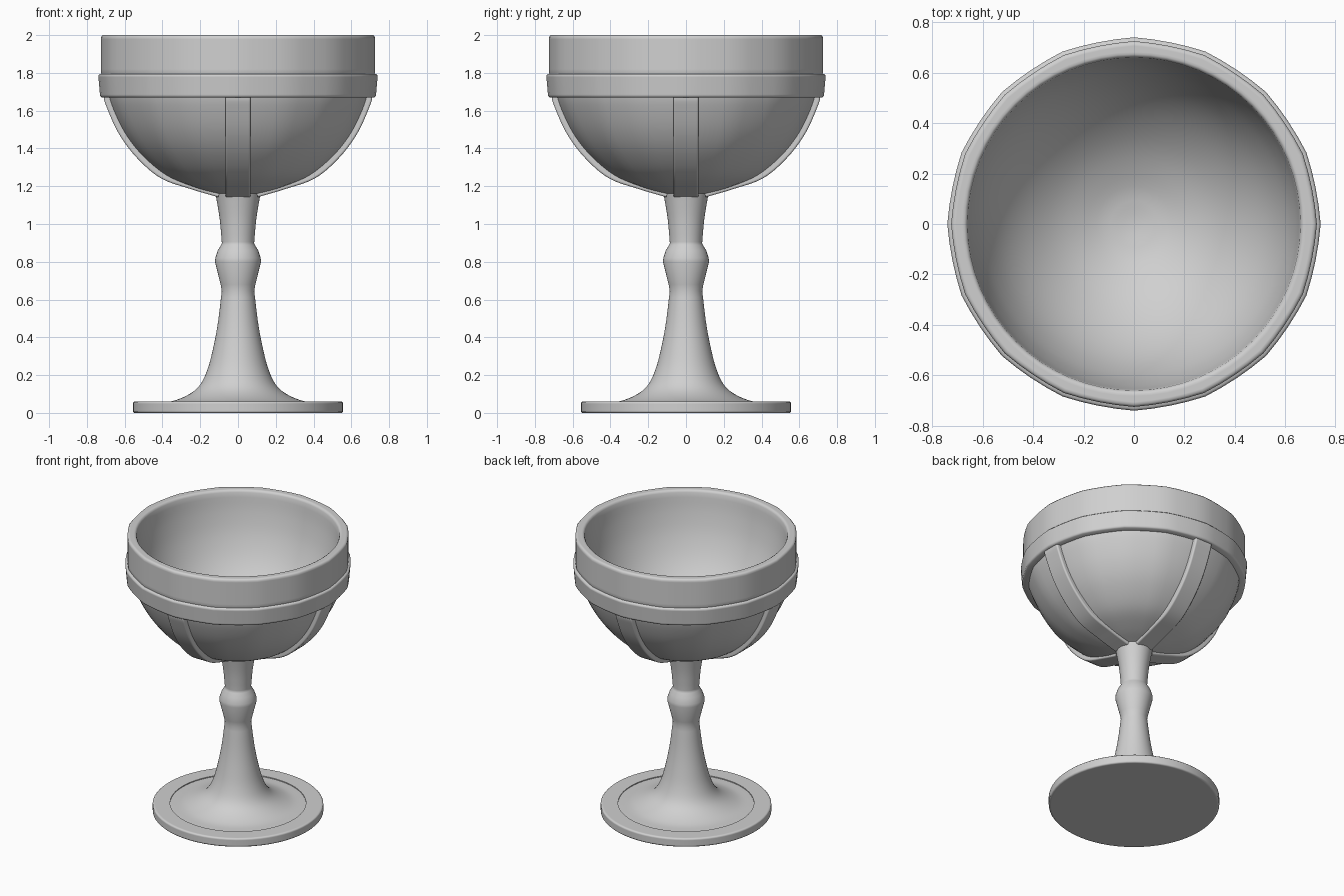
import bpy, bmesh
from math import cos, sin, pi
from mathutils import Vector

cube = bpy.data.objects.get("Cube")
if cube:
    bpy.data.objects.remove(cube, do_unlink=True)

grey = bpy.data.materials.new("plain grey")
grey.use_nodes = True
grey.diffuse_color = (0.63, 0.63, 0.63, 1)
grey.node_tree.nodes["Principled BSDF"].inputs["Base Color"].default_value = (0.63, 0.63, 0.63, 1)

SIDES = 16


def facet(angle):
    """Radius factor for a circle with SIDES softened corners."""
    step = 2 * pi / SIDES
    corner = cos(step / 2) / cos(angle % step - step / 2)
    return 0.6 + 0.4 * corner


def finish(name, bm):
    bmesh.ops.recalc_face_normals(bm, faces=bm.faces)
    mesh = bpy.data.meshes.new(name)
    bm.to_mesh(mesh)
    bm.free()
    mesh.materials.append(grey)
    obj = bpy.data.objects.new(name, mesh)
    bpy.context.collection.objects.link(obj)
    bpy.ops.object.select_all(action='DESELECT')
    obj.select_set(True)
    bpy.context.view_layer.objects.active = obj
    bpy.ops.object.shade_smooth_by_angle(angle=1.0)


def lathe(name, outline, faceted=(), closed=False, segments=64):
    """Spin (radius, z) points; points whose index is in faceted get soft corners."""
    bm = bmesh.new()
    rings = []
    for i, (r, z) in enumerate(outline):
        if r == 0:
            rings.append([bm.verts.new((0, 0, z))] * segments)
            continue
        ring = []
        for s in range(segments):
            a = 2 * pi * s / segments
            k = r * (facet(a) if i in faceted else 1)
            ring.append(bm.verts.new((k * cos(a), k * sin(a), z)))
        rings.append(ring)
    pairs = list(zip(rings, rings[1:]))
    if closed:
        pairs.append((rings[-1], rings[0]))
    for low, high in pairs:
        for s in range(segments):
            t = (s + 1) % segments
            corners = list(dict.fromkeys((low[s], low[t], high[t], high[s])))
            bm.faces.new(corners)
    finish(name, bm)


def smooth_path(points, steps=5):
    """Catmull-Rom curve through (radius, z) points."""
    p = [Vector(q) for q in points]
    p = [2 * p[0] - p[1]] + p + [2 * p[-1] - p[-2]]
    out = []
    for a, b, c, d in zip(p, p[1:], p[2:], p[3:]):
        for i in range(steps):
            t = i / steps
            out.append(0.5 * (2 * b + (c - a) * t + (2 * a - 5 * b + 4 * c - d) * t ** 2
                              + (3 * b - a - 3 * c + d) * t ** 3))
    out.append(p[-2])
    return [tuple(q) for q in out]


# Foot plate with rounded edges and a shallow recessed centre
lathe("foot_plate", [(0, 0), (0.54, 0), (0.55, 0), (0.556, 0.006), (0.556, 0.012),
                     (0.556, 0.048), (0.556, 0.054), (0.55, 0.06), (0.54, 0.06),
                     (0.443, 0.06), (0.443, 0.048), (0, 0.048)])

# Flared stem with a knop
lower = smooth_path([(0.443, 0.054), (0.35, 0.062), (0.26, 0.098), (0.2, 0.15), (0.16, 0.235),
                     (0.13, 0.35), (0.106, 0.48), (0.086, 0.645)])
knop = [(0.092, 0.68), (0.122, 0.8), (0.12, 0.82), (0.107, 0.86), (0.09, 0.888), (0.086, 0.897)]
upper = smooth_path([(0.086, 0.905), (0.096, 1.02), (0.112, 1.12), (0.122, 1.17)], 3)
lathe("stem", lower + knop + upper)

# Bowl: softly faceted outside, round tapering hollow inside
outside = smooth_path([(0.1, 1.155), (0.24, 1.195), (0.39, 1.26), (0.52, 1.37), (0.61, 1.49),
                       (0.675, 1.63), (0.7, 1.73)])
rim = [(0.717, 1.78), (0.725, 1.8), (0.725, 1.82), (0.725, 1.978), (0.725, 1.99),
       (0.716, 2.0), (0.706, 2.0)]
lip = [(0.682, 2.0), (0.673, 2.0), (0.665, 1.995)]
inside = smooth_path([(0.66, 1.985), (0.64, 1.85), (0.6, 1.7), (0.53, 1.55), (0.43, 1.42),
                      (0.3, 1.31), (0.15, 1.235), (0.04, 1.212)], 4)
lathe("bowl", [(0, 1.145)] + outside + rim + lip + inside + [(0, 1.21)],
      faceted=range(1, 1 + len(outside) + len(rim)))

# Band around the bowl
lathe("band", [(0.67, 1.67), (0.722, 1.67), (0.73, 1.677), (0.731, 1.686), (0.739, 1.778),
               (0.74, 1.787), (0.732, 1.795), (0.7, 1.795)], faceted=range(8), closed=True)

# Four straps from the stem up to the band
strap_path = smooth_path([(0.105, 1.142), (0.25, 1.185), (0.41, 1.243), (0.54, 1.355),
                          (0.635, 1.485), (0.7, 1.63), (0.712, 1.676)])
HALF, DEPTH, BEVEL = 0.067, 0.05, 0.006
half_section = [(HALF, DEPTH), (HALF, BEVEL * 2), (HALF, BEVEL),
                (HALF - BEVEL, 0), (HALF - BEVEL * 2, 0)]
section = [(-s, d) for s, d in half_section] + half_section[::-1]
for n, name in enumerate(("left_strap", "back_strap", "right_strap", "front_strap")):
    bm = bmesh.new()
    loops = []
    turn = n * pi / 2
    for i, point in enumerate(strap_path):
        before = Vector(strap_path[max(i - 1, 0)])
        after = Vector(strap_path[min(i + 1, len(strap_path) - 1)])
        along = (after - before).normalized()
        inward = Vector((-along.y, along.x))
        loop = []
        for side, depth in section:
            q = Vector(point) + inward * depth
            loop.append(bm.verts.new((q.x * cos(turn) - side * sin(turn),
                                      q.x * sin(turn) + side * cos(turn), q.y)))
        loops.append(loop)
    count = len(section)
    for a, b in zip(loops, loops[1:]):
        for j in range(count):
            k = (j + 1) % count
            bm.faces.new((a[j], a[k], b[k], b[j]))
    bm.faces.new(loops[0])
    bm.faces.new(loops[-1])
    finish(name, bm)
